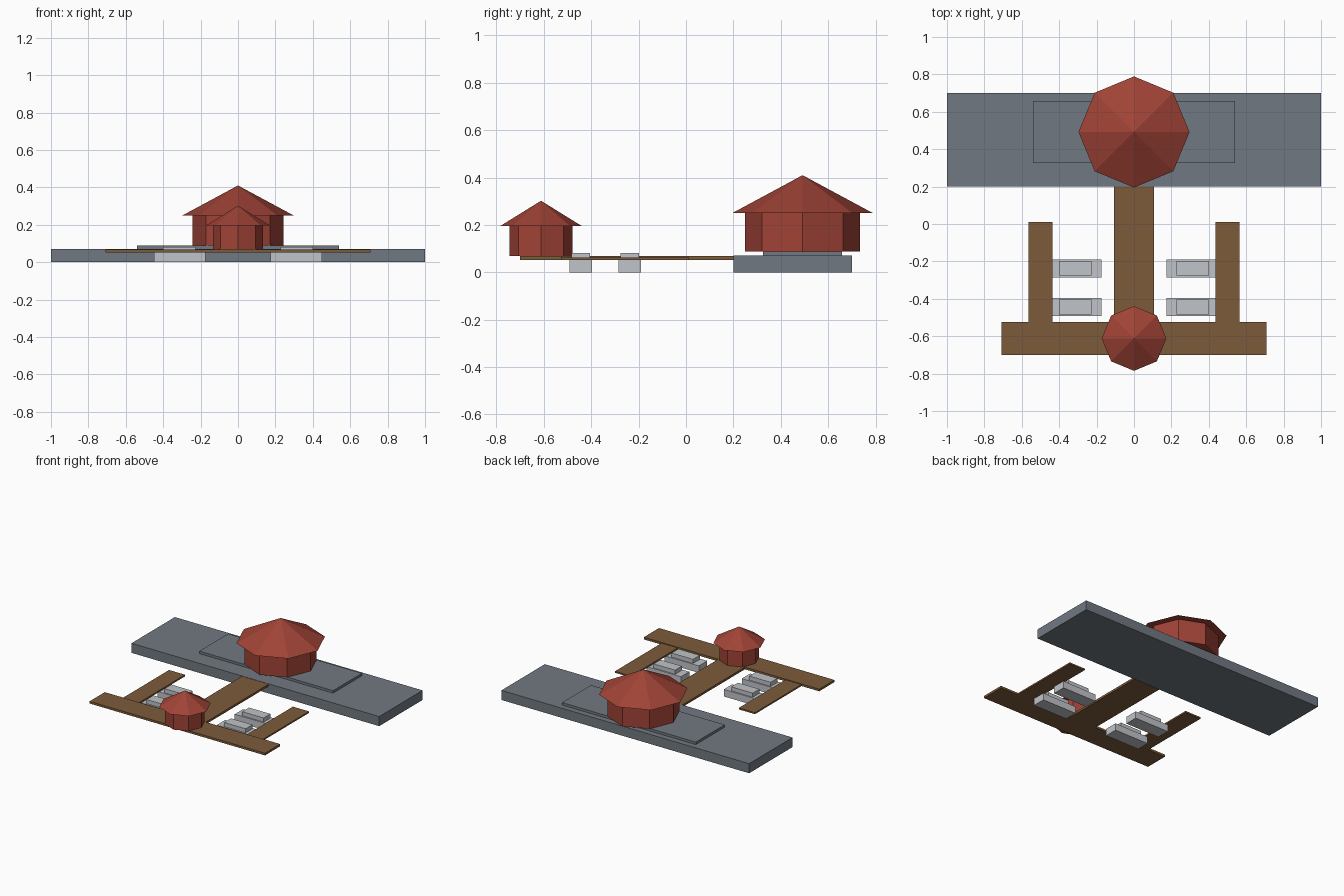
import bpy
import math

default = bpy.data.objects.get("Cube")
if default:
    bpy.data.objects.remove(default, do_unlink=True)


def material(name, rgb):
    mat = bpy.data.materials.new(name)
    mat.use_nodes = True
    color = (*rgb, 1.0)
    mat.diffuse_color = color
    mat.node_tree.nodes["Principled BSDF"].inputs["Base Color"].default_value = color
    return mat


stone = material("grey stone", (0.165, 0.19, 0.22))
wood = material("brown wood", (0.205, 0.104, 0.043))
red = material("brick red", (0.35, 0.056, 0.037))
pale = material("pale grey", (0.53, 0.55, 0.58))


def box(name, x, y, z, mat):
    """Box from (min, max) pairs on each axis."""
    bpy.ops.mesh.primitive_cube_add(
        size=1, location=[(a + b) / 2 for a, b in (x, y, z)])
    ob = bpy.context.object
    ob.name = name
    ob.scale = [b - a for a, b in (x, y, z)]
    bpy.ops.object.transform_apply(location=False, rotation=False, scale=True)
    ob.data.materials.append(mat)
    return ob


def prism(name, r_bottom, r_top, y, z, mat):
    """Eight-sided drum or cone with corners on the axes."""
    bpy.ops.mesh.primitive_cone_add(
        vertices=8, radius1=r_bottom, radius2=r_top, depth=z[1] - z[0],
        location=(0, y, (z[0] + z[1]) / 2))
    ob = bpy.context.object
    ob.name = name
    ob.data.materials.append(mat)
    return ob


def pavilion(name, y, r_drum, r_roof, floor, eaves, peak):
    prism(name + "_drum", r_drum, r_drum, y, (floor, eaves), red)
    prism(name + "_roof", r_roof, 0, y, (eaves, peak), red)


# Shore platform and its raised plinth
box("platform", (-1, 1), (0.2, 0.7), (0, 0.07), stone)
box("plinth", (-0.54, 0.54), (0.325, 0.658), (0.07, 0.088), stone)

# Pier: walkway, cross deck and two finger docks
deck = (0.052, 0.068)
box("walkway", (-0.108, 0.108), (-0.525, 0.2), deck, wood)
box("cross_deck", (-0.708, 0.708), (-0.7, -0.525), deck, wood)

for side, label in ((1, "left"), (-1, "right")):
    def span(a, b):
        return tuple(sorted((side * a, side * b)))

    box(label + "_finger_dock", span(0.435, 0.565), (-0.525, 0.012), (0.052, 0.063), wood)

    # Moored boats: hull with a cabin on top
    for place, y in (("front", -0.444), ("rear", -0.237)):
        box(f"{label}_{place}_hull", span(0.173, 0.45), (y - 0.048, y + 0.048), (0, 0.051), pale)
        box(f"{label}_{place}_cabin", span(0.227, 0.4), (y - 0.039, y + 0.039), (0.051, 0.081), pale)

# Octagonal pavilions
pavilion("main_pavilion", 0.492, 0.242, 0.297, 0.088, 0.25, 0.41)
pavilion("pier_pavilion", -0.612, 0.133, 0.173, 0.068, 0.195, 0.302)
